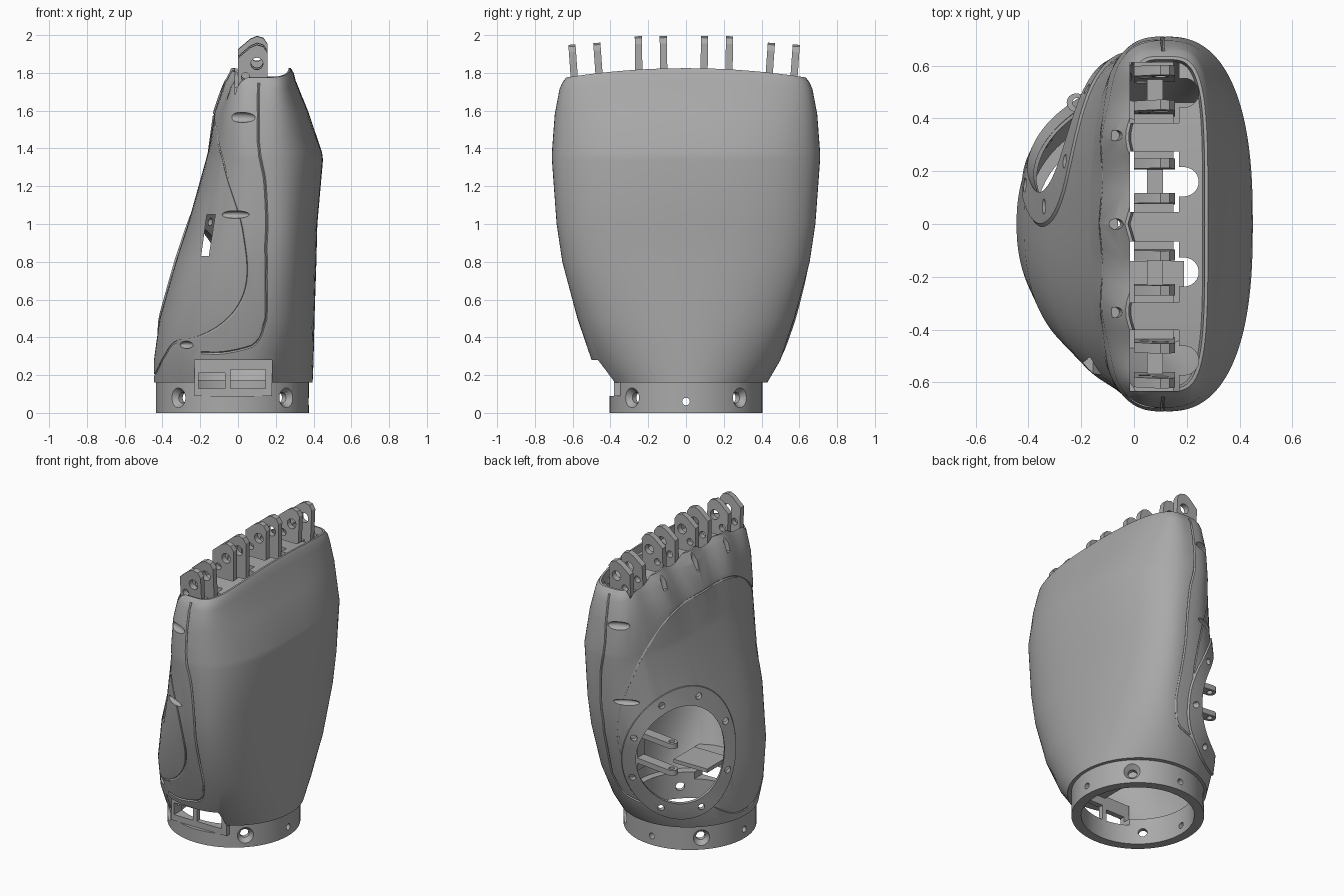
import bpy, bmesh, math
from mathutils import Vector, Matrix
from mathutils.bvhtree import BVHTree

if "Cube" in bpy.data.objects:
    bpy.data.objects.remove(bpy.data.objects["Cube"])

grey = bpy.data.materials.new("plain_grey")
grey.use_nodes = True
grey.diffuse_color = (0.4, 0.4, 0.4, 1)
grey.node_tree.nodes["Principled BSDF"].inputs["Base Color"].default_value = (0.4, 0.4, 0.4, 1)

# Hand sections: height, palm x, back x, centre x, half width, palm and back squareness
LEVELS = [(0.16, -0.445, 0.395, -0.02, 0.43, 2, 2), (0.28, -0.445, 0.4, 0.04, 0.5, 2.2, 2.1),
          (0.5, -0.415, 0.405, 0.12, 0.575, 2.5, 2.3), (0.8, -0.33, 0.415, 0.15, 0.655, 2.6, 2.4),
          (1.0, -0.265, 0.42, 0.15, 0.685, 2.5, 2.5), (1.34, -0.17, 0.45, 0.12, 0.71, 2.6, 2.5),
          (1.38, -0.16, 0.445, 0.11, 0.71, 2.7, 2.5), (1.6, -0.13, 0.37, 0.11, 0.695, 3, 3),
          (1.76, -0.075, 0.305, 0.11, 0.67, 3.6, 3.8), (1.8, -0.05, 0.295, 0.11, 0.655, 4, 4),
          (1.825, -0.035, 0.28, 0.11, 0.635, 4, 4)]
COUNT = 120


def new_object(name, bm):
    bmesh.ops.recalc_face_normals(bm, faces=bm.faces)
    mesh = bpy.data.meshes.new(name)
    bm.to_mesh(mesh)
    bm.free()
    mesh.materials.append(grey)
    obj = bpy.data.objects.new(name, mesh)
    bpy.context.collection.objects.link(obj)
    return obj


def boolean(obj, cutter, kind="DIFFERENCE"):
    mod = obj.modifiers.new("cut", "BOOLEAN")
    mod.operation, mod.object, mod.solver = kind, cutter, "EXACT"
    bpy.context.view_layer.objects.active = obj
    bpy.ops.object.modifier_apply(modifier=mod.name)
    bpy.data.objects.remove(cutter)


def box(name, x, y, z):
    bm = bmesh.new()
    size = Matrix.Diagonal((x[1] - x[0], y[1] - y[0], z[1] - z[0], 1))
    mid = Matrix.Translation((sum(x) / 2, sum(y) / 2, sum(z) / 2))
    bmesh.ops.create_cube(bm, size=1, matrix=mid @ size)
    return new_object(name, bm)


def rod(name, a, b, r, r2=None, scale=(1, 1), sides=24):
    a, b = Vector(a), Vector(b)
    rot = (b - a).to_track_quat("Z", "Y").to_matrix().to_4x4()
    bm = bmesh.new()
    bmesh.ops.create_cone(bm, cap_ends=True, segments=sides, radius1=r, radius2=r if r2 is None else r2,
                          depth=(b - a).length,
                          matrix=Matrix.Translation((a + b) / 2) @ rot @ Matrix.Diagonal((*scale, 1, 1)))
    return new_object(name, bm)


def prism(name, outline, depth, matrix):
    bm = bmesh.new()
    face = bm.faces.new([bm.verts.new((u, v, -depth / 2)) for u, v in outline])
    out = bmesh.ops.extrude_face_region(bm, geom=[face])["geom"]
    bmesh.ops.translate(bm, vec=(0, 0, depth), verts=[g for g in out if isinstance(g, bmesh.types.BMVert)])
    bm.transform(matrix)
    return new_object(name, bm)


def surface(angle, z, shrink=0.0):
    """Hand surface point: 0 faces +y, 90 the palm, 180 -y, 270 the back of the hand."""
    i = max(k for k in range(len(LEVELS) - 1) if k == 0 or LEVELS[k][0] <= z)
    low, high = LEVELS[i], LEVELS[i + 1]
    t = (z - low[0]) / (high[0] - low[0])
    _, palm, back, mid, wide, n_palm, n_back = [p + (q - p) * t for p, q in zip(low, high)]
    s, c = math.sin(math.radians(angle)), math.cos(math.radians(angle))
    power = 2 / (n_palm if s > 0 else n_back)
    y = (wide - shrink) * math.copysign(abs(c) ** power, c)
    reach = (mid - palm if s > 0 else back - mid) - shrink
    x = mid - reach * math.copysign(abs(s) ** power, s)
    top = min(1, max(0, (z - 1.5) / 0.3))
    if s > 0:  # finger valleys on the palm side, fading towards the ends
        x += 0.022 * top * (1 - math.cos(6 * math.pi * y)) * max(0, 1 - (y / 0.6) ** 4)
    return Vector((x, y, z - 0.05 * top * (y / 0.64) ** 2))


def loft(name, rows):
    bm = bmesh.new()
    rings = [[bm.verts.new(p) for p in row] for row in rows]
    for a, b in zip(rings, rings[1:]):
        for k in range(COUNT):
            j = (k + 1) % COUNT
            bm.faces.new((a[k], a[j], b[j], b[k]))
    for ring in (rings[0], rings[-1]):  # caps bridged straight across
        for k in range(COUNT // 2):
            quad = [ring[k], ring[k + 1], ring[COUNT - k - 1], ring[(COUNT - k) % COUNT]]
            bm.faces.new(list(dict.fromkeys(quad)))
    return new_object(name, bm)


def ring_at(z, shrink=0.0, drop=0.0):
    return [surface(360 * k / COUNT, z, shrink) - Vector((0, 0, drop)) for k in range(COUNT)]


def groove(path, closed=False):
    pts = [Vector(p) for p in path]
    fine = []
    for i in range(len(pts) - 1):
        p0, p1, p2, p3 = pts[max(i - 1, 0)], pts[i], pts[i + 1], pts[min(i + 2, len(pts) - 1)]
        for t in (0, 0.2, 0.4, 0.6, 0.8):
            fine.append(p1 + t / 2 * (p2 - p0 + t * (2 * p0 - 5 * p1 + 4 * p2 - p3 + t * (3 * p1 - p0 - 3 * p2 + p3))))
    curve = bpy.data.curves.new("groove", "CURVE")
    curve.dimensions, curve.bevel_depth, curve.bevel_resolution, curve.use_fill_caps = "3D", 0.007, 0, True
    line = curve.splines.new("POLY")
    line.points.add(len(fine) - 1)
    for p, q in zip(line.points, fine):
        p.co = (*surface(q.x, q.y), 1)
    line.use_cyclic_u = closed
    obj = bpy.data.objects.new("groove", curve)
    bpy.context.collection.objects.link(obj)
    mesh = bpy.data.meshes.new_from_object(obj.evaluated_get(bpy.context.evaluated_depsgraph_get()))
    bpy.data.objects.remove(obj)
    cutter = bpy.data.objects.new("groove_cutter", mesh)
    bpy.context.collection.objects.link(cutter)
    return cutter


# Hollow palm shell with a sunken top
heights = [l[0] for l in LEVELS]
shell = loft("palm_shell", [ring_at(z) for z in heights] + [ring_at(1.825, 0.012), ring_at(1.825, 0.02, 0.045)])
solid = shell.copy()
solid.data = shell.data.copy()
bpy.context.collection.objects.link(solid)
bm = bmesh.new()
bm.from_mesh(shell.data)
tree = BVHTree.FromBMesh(bm)
bm.free()
inner = [[p - Vector((0, 0, 0.1)) for p in ring_at(0.16, 0.035)]]
inner += [ring_at(z, 0.035) for z in heights[:-3]] + [ring_at(1.735, 0.035)]
boolean(shell, loft("hollow", inner))

# Thumb opening flange following the surface
centre = Vector((-0.225, 0.38, 0.66))
out = Vector((-0.66, 0.74, 0.12)).normalized()
side = Vector((0, 0, 1)).cross(out).normalized()
up = out.cross(side)


def on_thumb(angle, ru, rv):
    p = centre + side * ru * math.cos(angle) + up * rv * math.sin(angle)
    return tree.ray_cast(p + out, -out)[0] or tree.find_nearest(p)[0]


bm = bmesh.new()
loops = []
for ru, rv, lift in ((0.28, 0.315, -0.025), (0.28, 0.315, 0.012), (0.32, 0.37, 0.012),
                     (0.36, 0.43, 0.012), (0.365, 0.435, -0.025)):
    loops.append([bm.verts.new(on_thumb(math.tau * k / 64, ru, rv) + out * lift) for k in range(64)])
for a, b in zip(loops, loops[1:] + loops[:1]):
    for k in range(64):
        bm.faces.new((a[k - 1], a[k], b[k], b[k - 1]))
flange = new_object("thumb_flange", bm)

boolean(shell, rod("thumb_cut", centre - out * 0.2, centre + out * 0.4, 1, scale=(0.285, 0.32), sides=64))
for k in range(8):
    p = on_thumb(math.tau * (k + 0.5) / 8, 0.32, 0.375)
    for part in (shell, flange):
        boolean(part, rod("screw_cut", p - out * 0.1, p + out * 0.1, 0.02, sides=16))

# Seam grooves: cover outline around the palm and the long side seams
half = [(90, 1.58), (70, 1.55), (45, 1.4), (25, 1.2), (14, 1.02), (7, 0.78), (8, 0.6), (17, 0.47), (32, 0.4),
        (52, 0.37), (63, 0.29), (75, 0.22), (90, 0.2)]
other = [(180 - a, z) for a, z in half[::-1]]
boolean(shell, groove(half + other[1:], True))
seam = [(0, 1.8), (0, 1.36), (-1, 1.2), (0, 0.8), (-4, 0.5), (-3, 0.37), (12, 0.32), (30, 0.32)]
boolean(shell, groove(seam))
boolean(shell, groove([(180 - a, z) for a, z in seam]))

# Shallow side notches lying along the surface
for sign in (0, 1):
    for angle, z, long, tall in ((13, 1.58, 0.085, 0.027), (19, 1.05, 0.09, 0.02), (40, 0.36, 0.045, 0.02)):
        a = 180 - angle if sign else angle
        tangent = surface(a + 5, z) - surface(a - 5, z)
        bm = bmesh.new()
        bmesh.ops.create_uvsphere(bm, u_segments=24, v_segments=12, radius=1,
                                  matrix=Matrix.Translation(surface(a, z))
                                  @ tangent.to_track_quat("X", "Z").to_matrix().to_4x4()
                                  @ Matrix.Diagonal((long, 0.028, tall, 1)))
        boolean(shell, new_object("notch_cut", bm))
slot = [(-0.195, 0.83), (-0.155, 0.83), (-0.12, 1.05), (-0.165, 1.05)]
facing = Matrix.Rotation(math.pi / 2, 4, "X")
boolean(shell, prism("slot_cut", slot, 0.6, Matrix.Translation((0, -0.45, 0)) @ facing))

# Finger hinges standing in keyhole slots
plate = [(0, 1.64), (0.155, 1.64), (0.155, 1.96), (0.135, 1.99), (0.1, 2), (0.065, 1.985), (0, 1.93)]
for i, y in enumerate((-0.517, -0.182, 0.16, 0.497)):
    boolean(shell, box("slot_cut", (-0.015, 0.17), (y - 0.115, y + 0.115), (1.6, 1.9)))
    boolean(shell, box("tongue_cut", (0.1, 0.195), (y - 0.055, y + 0.055), (1.6, 1.9)))
    boolean(shell, rod("tongue_end_cut", (0.19, y, 1.6), (0.19, y, 1.9), 0.055))
    outer = i in (0, 3)
    lean = Matrix.Rotation(-math.copysign(0.07 if outer else 0.015, y), 4, "X")
    sink = -0.045 if outer else -0.005
    for s in (-1, 1):
        place = Matrix.Translation((0, y, 1.7 + sink)) @ lean @ Matrix.Translation((0, s * 0.066, -1.7))
        hinge = prism("finger_hinge_plate", plate, 0.038, place @ facing)
        for x, z, r in ((0.1, 1.9, 0.032), (0.04, 1.83, 0.022)):
            boolean(hinge, rod("pin_cut", place @ Vector((x, -0.1, z)), place @ Vector((x, 0.1, z)), r))
        box("finger_hinge_foot", (0, 0.15), (y + s * 0.1 - 0.02, y + s * 0.1 + 0.02), (1.64, 1.72))
    box("finger_hinge_bridge", (0.05, 0.11), (y - 0.1, y + 0.1), (1.64, 1.71))
for y in (-0.335, 0, 0.335):
    boolean(shell, rod("boss_cut", (-0.075, y, 1.7), (-0.05, y, 1.9), 0.02, sides=16))

# Wrist ring with countersunk screw holes
ring = rod("wrist_ring", (-0.03, 0, 0), (-0.03, 0, 0.175), 0.405, sides=64)
boolean(ring, rod("bore", (-0.03, 0, -0.1), (-0.03, 0, 0.3), 0.345, sides=64))
for k in range(8):
    a = math.tau * k / 8
    d = Vector((math.cos(a), math.sin(a), 0))
    p = Vector((-0.03, 0, 0.08 if k % 2 else 0.06))
    if k != 6:
        boolean(ring, rod("hole_cut", p + d * 0.3, p + d * 0.5, 0.028 if k % 2 else 0.02))
    if k % 2:
        boolean(ring, rod("sink_cut", p + d * 0.37, p + d * 0.42, 0.025, 0.065))

# Recessed socket panel at the front of the wrist
frame = box("socket_frame", (-0.25, 0.2), (-0.6, -0.345), (0.161, 0.3))
boolean(frame, solid, "INTERSECT")
panel = box("socket_panel", (-0.23, 0.18), (-0.38, -0.345), (0.09, 0.285))
box("socket_roof", (-0.06, 0.19), (-0.36, -0.14), (0.285, 0.31))
for part in (shell, ring, frame):
    boolean(part, box("recess_cut", (-0.23, 0.18), (-0.8, -0.365), (0.09, 0.28)))
for x, z in (((-0.21, -0.07), (0.13, 0.21)), ((-0.04, 0.145), (0.13, 0.23))):
    for part in (shell, ring, frame, panel):
        boolean(part, box("window_cut", x, (-0.8, -0.2), z))

# Thumb hinge arms on an inner bracket
box("thumb_bracket", (0.04, 0.3), (0.38, 0.46), (0.5, 0.82))
for z in (0.57, 0.75):
    tip = [(-0.22 + 0.035 * math.cos(t), 0.46 + 0.035 * math.sin(t)) for t in [math.pi * (0.5 + k / 8) for k in range(9)]]
    arm = prism("thumb_hinge_arm", [(0.08, 0.455)] + tip + [(0.08, 0.385)], 0.035, Matrix.Translation((0, 0, z)))
    boolean(arm, rod("pin_cut", (-0.215, 0.46, z - 0.1), (-0.215, 0.46, z + 0.1), 0.018))

# Smooth shading with sharp edges
for obj in [o for o in bpy.context.collection.objects if o.type == "MESH"]:
    obj.data.materials.clear()
    obj.data.materials.append(grey)
    bpy.ops.object.select_all(action="DESELECT")
    obj.select_set(True)
    bpy.context.view_layer.objects.active = obj
    bpy.ops.object.shade_smooth_by_angle(angle=math.radians(22))
